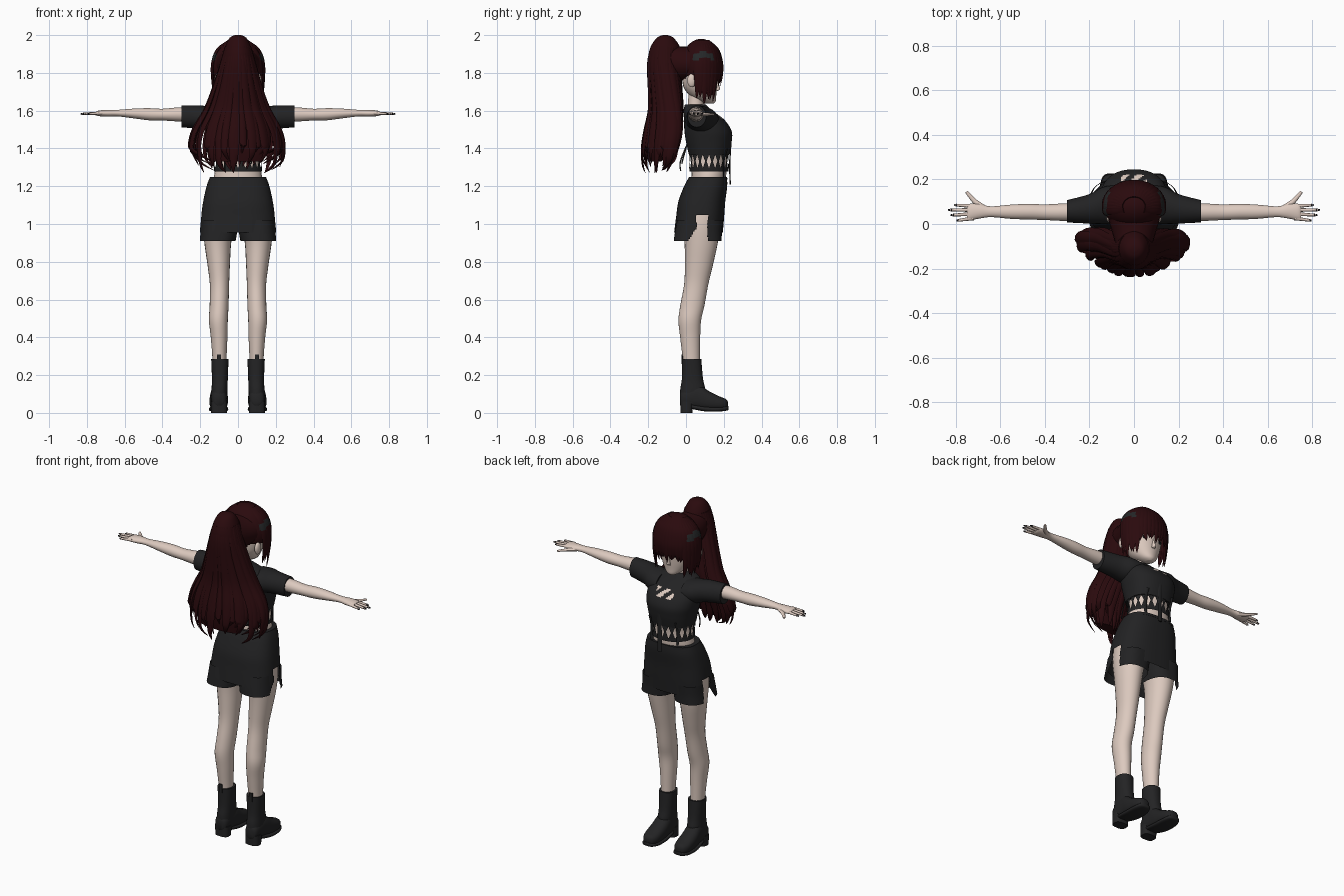
import bpy, bmesh, math, random
from mathutils import Vector

random.seed(4)
cube = bpy.data.objects.get("Cube")
if cube:
    bpy.data.objects.remove(cube)


def material(name, r, g, b):
    m = bpy.data.materials.new(name)
    m.use_nodes = True
    m.diffuse_color = (r, g, b, 1)
    bsdf = m.node_tree.nodes["Principled BSDF"]
    bsdf.inputs["Base Color"].default_value = (r, g, b, 1)
    bsdf.inputs["Roughness"].default_value = 0.8
    return m


SKIN = material("pale skin", 0.72, 0.59, 0.52)
HAIR = material("dark red hair", 0.023, 0.003, 0.004)
SHEEN = material("grey hair sheen", 0.018, 0.02, 0.021)
CLOTH = material("black cloth", 0.016, 0.016, 0.017)
LEATHER = material("black leather", 0.017, 0.017, 0.018)
NAIL = material("black nail", 0.008, 0.008, 0.01)
LIP = material("rose lip", 0.45, 0.2, 0.18)
SIDES = (("left_", 1), ("right_", -1))


def build(name, verts, faces, mats, rule=None, drop=None):
    """Make a smooth mesh; rule picks a face's material, drop removes faces."""
    me = bpy.data.meshes.new(name)
    me.from_pydata(verts, [], faces)
    bm = bmesh.new()
    bm.from_mesh(me)
    if drop:
        gone = [f for f in bm.faces if drop(f.calc_center_median())]
        bmesh.ops.delete(bm, geom=gone, context='FACES')
    bmesh.ops.recalc_face_normals(bm, faces=bm.faces)
    for f in bm.faces:
        f.smooth = True
        f.material_index = int(rule(f.calc_center_median())) if rule else 0
    bm.to_mesh(me)
    bm.free()
    for m in mats:
        me.materials.append(m)
    ob = bpy.data.objects.new(name, me)
    bpy.context.collection.objects.link(ob)
    bpy.context.view_layer.objects.active = ob
    ob.select_set(True)
    bpy.ops.object.shade_smooth_by_angle(angle=math.radians(50))
    ob.select_set(False)
    return ob


def spline(rows, sub):
    """Catmull-Rom through rows of numbers."""
    rows = [Vector(r) for r in rows]
    out = []
    for i in range(len(rows) - 1):
        p0, p1, p2, p3 = rows[max(i - 1, 0)], rows[i], rows[i + 1], rows[min(i + 2, len(rows) - 1)]
        for k in range(sub):
            t = k / sub
            out.append(0.5 * (2 * p1 + (p2 - p0) * t + (2 * p0 - 5 * p1 + 4 * p2 - p3) * t ** 2
                              + (3 * p1 - p0 - 3 * p2 + p3) * t ** 3))
    return out + [rows[-1]]


def skin_rings(rings, n, cap=True):
    verts = [v for ring in rings for v in ring]
    faces = [(j * n + i, j * n + (i + 1) % n, (j + 1) * n + (i + 1) % n, (j + 1) * n + i)
             for j in range(len(rings) - 1) for i in range(n)]
    if cap:
        faces += [tuple(range(n)), tuple(range(len(verts) - n, len(verts)))]
    return verts, faces


def loft(name, axis, rows, mats, n=24, sub=4, p=2, cap=True, side=1, **kw):
    """Rows: position on axis, two centre offsets, two radii; p squares the section."""
    place = {'z': lambda s, u, v: (side * u, v, s),
             'y': lambda s, u, v: (side * u, s, v),
             'x': lambda s, u, v: (side * s, u, v)}[axis]
    sq = lambda c: math.copysign(abs(c) ** (2 / p), c)
    rings = [[place(s, a + ra * sq(math.cos(math.tau * i / n)), b + rb * sq(math.sin(math.tau * i / n)))
              for i in range(n)] for s, a, b, ra, rb in spline(rows, sub)]
    return build(name, *skin_rings(rings, n, cap), mats, **kw)


def sweep(points, normal, width, thick, taper, sub=4, n=6):
    """Flat strand along a path, returned as verts and faces."""
    path, normal = spline(points, sub), Vector(normal)
    rings = []
    for k, c in enumerate(path):
        tan = path[min(k + 1, len(path) - 1)] - path[max(k - 1, 0)]
        u = tan.cross(normal).normalized()
        v = u.cross(tan).normalized()
        r = taper(k / (len(path) - 1))
        rings.append([c + u * width * r * math.cos(math.tau * i / n) + v * thick * r * math.sin(math.tau * i / n)
                      for i in range(n)])
    return skin_rings(rings, n)


def gather(parts):
    verts, faces = [], []
    for vs, fs in parts:
        faces += [tuple(i + len(verts) for i in f) for f in fs]
        verts += vs
    return verts, faces


def ball(name, c, r, mats, n=20, **kw):
    rings = [[(c[0] + r[0] * math.sin(t) * math.cos(math.tau * i / n),
               c[1] + r[1] * math.sin(t) * math.sin(math.tau * i / n), c[2] + r[2] * math.cos(t))
              for i in range(n)] for t in (math.pi * (k + 0.05) / (n + 0.1) for k in range(n + 1))]
    return build(name, *skin_rings(rings, n), mats, **kw)


# Body, neck and head
loft("torso", 'z', [(1.12, 0, .1, .13, .09), (1.25, 0, .12, .127, .092), (1.32, 0, .122, .115, .092),
                    (1.42, 0, .12, .12, .1), (1.54, 0, .09, .12, .08), (1.6, 0, .055, .08, .05)], [SKIN])
loft("neck", 'z', [(1.56, 0, .05, .06, .05), (1.62, 0, .05, .042, .042), (1.74, 0, .06, .042, .042)], [SKIN])
loft("head", 'z', [(1.637, 0, .125, .015, .02), (1.65, 0, .115, .04, .042), (1.68, 0, .09, .07, .07),
                   (1.73, 0, .075, .095, .09), (1.8, 0, .075, .108, .095), (1.88, 0, .075, .108, .095),
                   (1.95, 0, .075, .06, .06)], [SKIN])
loft("nose", 'z', [(1.705, 0, .16, .012, .008), (1.718, 0, .164, .01, .017), (1.77, 0, .158, .004, .008)], [SKIN], n=10)
ball("mouth", (0, .154, 1.682), (.016, .005, .004), [LIP], n=12)
for tag, s in SIDES:
    ball(tag + "ear", (s * .11, .03, 1.76), (.014, .024, .036), [SKIN], n=14)
    ball(tag + "eye", (s * .045, .152, 1.763), (.02, .008, .013), [NAIL], n=14)

# Shirt with torn patch on the chest
patch = lambda c: c.y > .13 and 1.53 < c.z < 1.568 and abs(c.x) < .06 and math.sin(c.x * 95 + c.z * 110) > .1
loft("shirt", 'z', [(1.365, 0, .122, .128, .106), (1.43, 0, .121, .14, .12), (1.49, 0, .117, .15, .125),
                    (1.55, 0, .097, .15, .108), (1.6, 0, .063, .125, .076), (1.632, 0, .05, .065, .056)],
     [CLOTH, SKIN], n=128, sub=8, p=2.3, rule=patch)


def teeth(name, base, tip, rx, ry, count):
    at = lambda i, z: (rx * math.cos(math.tau * i / count), .122 + ry * math.sin(math.tau * i / count), z)
    parts = [([at(i, base), at(i + 1, base), at(i + .5, tip)], [(0, 1, 2)]) for i in range(count)]
    build(name, *gather(parts), [CLOTH])


teeth("torn_hem", 1.368, 1.32, .128, .107, 20)
teeth("lower_band_teeth", 1.295, 1.345, .126, .105, 20)
loft("lower_band", 'z', [(1.278, 0, .122, .126, .104), (1.298, 0, .122, .126, .104)], [CLOTH], n=40, sub=1, cap=False)
flat = lambda t: 1
straps = [sweep([(x, y, top), (x, y2, 1.33), (x, y2 + .002, low)], (0, 1, 0), w, .004, flat)
          for x, y, y2, top, low, w in ((.012, .24, .232, 1.46, 1.21, .014), (-.085, .22, .2, 1.4, 1.26, .008),
                                        (.085, .22, .2, 1.4, 1.2, .01), (.07, .005, -.02, 1.42, 1.32, .003),
                                        (-.07, .005, -.03, 1.42, 1.28, .003))]
build("hanging_straps", *gather(straps), [CLOTH])

# Shorts, with open slits on the outside
slit = lambda c: (abs(c.x) > .12 and c.z < 1.05 and c.y < .115
                  and (c.y > .055 or c.z < .98 and c.y > .01 + .65 * (c.z - .91)))
loft("shorts_hips", 'z', [(1.25, 0, .117, .148, .1), (1.2, 0, .104, .166, .114), (1.12, 0, .084, .184, .124),
                          (1.04, 0, .075, .195, .127), (.955, 0, .066, .202, .129)],
     [CLOTH], n=128, sub=12, p=2.6, cap=False, drop=slit)
loft("shorts_waistband", 'z', [(1.235, 0, .117, .15, .102), (1.25, 0, .117, .149, .101)], [CLOTH], n=48, p=2.6)

for tag, s in SIDES:
    # Sleeve, arm and hand
    loft(tag + "sleeve", 'x', [(.08, .085, 1.55, .09, .065), (.14, .083, 1.556, .083, .066),
                               (.2, .068, 1.565, .066, .062), (.3, .057, 1.57, .05, .058)],
         [CLOTH], n=28, side=s)
    loft(tag + "arm", 'x', [(.22, .055, 1.58, .042, .04), (.32, .053, 1.58, .039, .037), (.4, .053, 1.579, .035, .031),
                            (.47, .055, 1.581, .035, .032), (.55, .055, 1.585, .032, .026), (.64, .055, 1.587, .024, .017),
                            (.69, .057, 1.586, .032, .018), (.735, .054, 1.586, .037, .015), (.75, .05, 1.586, .032, .009)],
         [SKIN], side=s)
    fingers, nails = [], []
    for root, tip, end in ((.08, .085, .8), (.063, .063, .825), (.045, .04, .815), (.026, .016, .79)):
        a, b = Vector((s * .72, root, 1.588)), Vector((s * end, tip, 1.583))
        fingers.append(sweep([a, a.lerp(b, .5), b], (0, 0, 1), .0095, .009, lambda t: 1 - .4 * t, n=8))
        nails.append(sweep([a.lerp(b, .92), b, b.lerp(a, -.08)], (0, 0, 1), .0068, .0066, lambda t: 1 - .5 * t, n=8))
    fingers.append(sweep([(s * .675, .07, 1.583), (s * .715, .102, 1.58), (s * .752, .145, 1.58)],
                         (0, 0, 1), .016, .012, lambda t: 1 - .6 * t, n=8))
    build(tag + "fingers", *gather(fingers), [SKIN])
    build(tag + "nails", *gather(nails), [NAIL])

    # Leg
    loft(tag + "leg", 'z', [(1.1, .095, .08, .08, .1), (1.0, .102, .08, .083, .1), (.9, .107, .08, .071, .088),
                            (.78, .102, .068, .059, .074), (.68, .098, .054, .051, .064), (.57, .1, .034, .05, .064),
                            (.49, .104, .02, .05, .06), (.4, .1, .022, .044, .053), (.28, .098, .028, .037, .045),
                            (.2, .098, .03, .036, .044)], [SKIN], side=s)

    # Shorts leg
    loft(tag + "shorts_leg", 'z', [(1.02, .1, .074, .094, .121), (.96, .102, .066, .097, .124), (.91, .109, .062, .096, .127)],
         [CLOTH], n=128, sub=14, p=2.6, cap=False, side=s, drop=slit)

    # Boot
    loft(tag + "boot_shaft", 'z', [(.05, .1, .025, .04, .055), (.12, .098, .035, .042, .066), (.18, .096, .034, .042, .056),
                                   (.285, .096, .03, .046, .051)], [LEATHER], side=s, p=2.3)
    loft(tag + "boot_foot", 'y', [(-.032, .1, .07, .02, .03), (-.015, .1, .075, .038, .045), (.06, .1, .085, .045, .067),
                                  (.12, .102, .064, .049, .052), (.18, .103, .05, .046, .036), (.212, .103, .045, .032, .028),
                                  (.222, .103, .042, .014, .016)], [LEATHER], side=s, p=2.4)
    loft(tag + "boot_sole", 'y', [(.03, .1, .033, .04, .012), (.1, .102, .021, .05, .013), (.17, .103, .019, .05, .012),
                                  (.215, .103, .024, .036, .012), (.226, .103, .028, .016, .01)], [LEATHER], side=s, p=3)
    loft(tag + "boot_heel", 'z', [(0, .1, .002, .042, .031), (.06, .1, .005, .043, .036)], [LEATHER], side=s, p=3)
    loft(tag + "boot_tab", 'z', [(.26, .1, -.021, .011, .004), (.31, .1, -.021, .011, .004)], [LEATHER], n=12, side=s, p=6)

# Hair cap
def sheen(c):
    a = math.atan2(c.y - .07, abs(c.x))
    return c.y < .165 and abs(c.z - 1.89 - .008 * math.sin(9 * a)) < .017 and math.sin(5 * a + .6) > -.6


ball("hair_cap", (0, .08, 1.835), (.136, .107, .145), [HAIR, SHEEN], n=56, rule=sheen,
     drop=lambda c: c.z < 1.735 or (c.y > .11 and c.z < 1.85) or (c.y > 0 and c.z < 1.79))

# Fringe and side locks
locks = []
for i in range(21):
    off = math.radians(-100 + 10 * i)
    a = math.pi / 2 + off
    k = abs(math.degrees(off))
    low = (1.735 if k < 45 else 1.645 if k < 85 else 1.67) + random.uniform(-.015, .02)
    ring = lambda f, z, d=0: (.136 * f * math.cos(a + d), .08 + .11 * f * math.sin(a + d), z)
    locks.append(sweep([ring(.35, 1.968), ring(.8, 1.922), ring(1, 1.85), ring(1.0, .45 * 1.85 + .55 * low),
                        ring(.92, low, random.uniform(-.08, .08))], (math.cos(a), math.sin(a), .1),
                       .024, .008, lambda t: max(.06, 1 - t ** 4), sub=6))
build("fringe", *gather(locks), [HAIR, SHEEN], rule=sheen)

# Ponytail: core, gathered root and layered locks that wrap forward at the sides
core = [(2.0, 0, -.11, .015, .012), (1.985, 0, -.11, .045, .045), (1.93, 0, -.11, .07, .08), (1.85, 0, -.113, .09, .088),
        (1.7, 0, -.105, .12, .08), (1.6, 0, -.1, .145, .075), (1.5, 0, -.125, .17, .07),
        (1.41, 0, -.15, .17, .06), (1.33, 0, -.165, .13, .035)]
loft("ponytail", 'z', core, [HAIR], n=40)
loft("ponytail_root", 'y', [(-.1, 0, 1.86, .08, .09), (-.03, 0, 1.85, .1, .09), (.02, 0, 1.85, .115, .09)], [HAIR], n=24)
locks = []
for i in range(44):
    a = math.tau * i / 44 + random.uniform(-.06, .06)
    push, low = random.uniform(.97, 1.1), random.uniform(1.27, 1.37)
    path = [Vector((rx * f * math.cos(a), cy + ry * f * math.sin(a) + 1.3 * (rx * f * math.cos(a)) ** 2, z))
            for z, cy, rx, ry, f in
            ((1.94, -.112, .065, .07, 1), (1.85, -.118, .09, .083, 1), (1.7, -.112, .128, .08, push),
             (1.6, -.112, .165, .08, push), (1.5, -.135, .218, .078, push), (1.42, -.157, .238, .07, push),
             (low + .05, -.165, .23, .064, push), (low, -.165, .215, .05, random.uniform(.7, 1.1)))]
    locks.append(sweep(path, (math.cos(a), math.sin(a), 0), random.uniform(.018, .026), .009,
                       lambda t: max(.06, min(1, .5 + t) * (1 - max(0, t - .6) ** 2 * 6)), sub=4))
build("ponytail_locks", *gather(locks), [HAIR])
